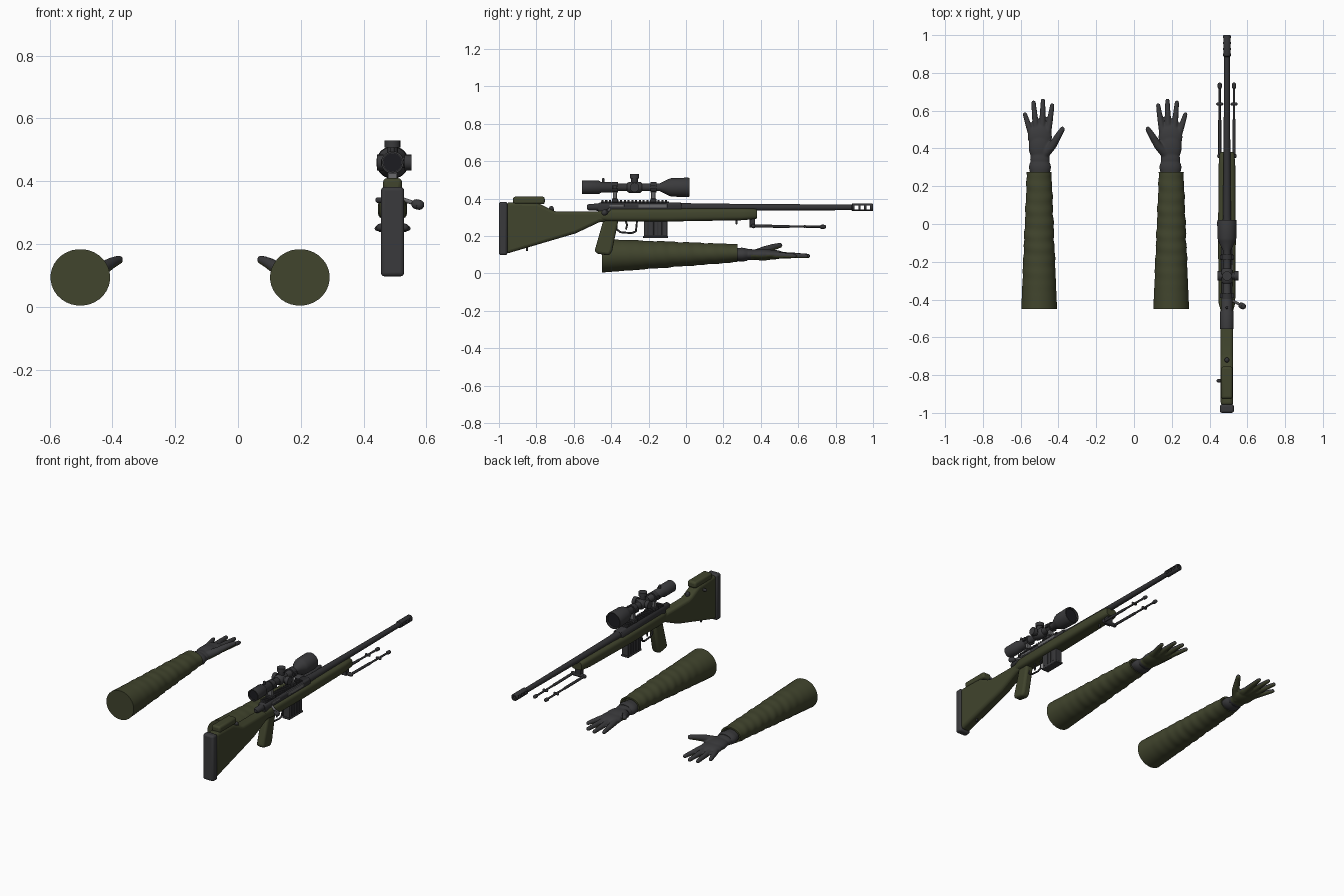
import bpy, bmesh, math
from mathutils import Vector, Matrix

if "Cube" in bpy.data.objects:
    bpy.data.objects.remove(bpy.data.objects["Cube"])

RX = 0.492      # rifle centre line
MIRROR = -0.305  # sum of the x positions of the two arms


def material(name, r, g, b):
    m = bpy.data.materials.new(name)
    m.use_nodes = True
    m.diffuse_color = (r, g, b, 1)
    bsdf = m.node_tree.nodes["Principled BSDF"]
    bsdf.inputs["Base Color"].default_value = (r, g, b, 1)
    bsdf.inputs["Roughness"].default_value = 0.7
    return m


OLIVE = material("olive", 0.052, 0.058, 0.026)
CHARCOAL = material("charcoal", 0.042, 0.042, 0.045)
GUNMETAL = material("gunmetal", 0.034, 0.034, 0.037)
STEEL = material("steel grey", 0.14, 0.14, 0.145)
GLASS = material("dark glass", 0.012, 0.012, 0.015)


def finish(name, bm, mat, bevel=0):
    bmesh.ops.recalc_face_normals(bm, faces=bm.faces)
    me = bpy.data.meshes.new(name)
    bm.to_mesh(me)
    bm.free()
    me.materials.append(mat)
    ob = bpy.data.objects.new(name, me)
    bpy.context.collection.objects.link(ob)
    if bevel:
        mod = ob.modifiers.new("bevel", "BEVEL")
        mod.width, mod.segments, mod.limit_method = bevel, 3, "ANGLE"
    return ob


def apply_modifiers(ob):
    bpy.context.view_layer.objects.active = ob
    for mod in list(ob.modifiers):
        bpy.ops.object.modifier_apply(modifier=mod.name)


def loft(name, rings, mat, x=RX, n=24, power=2, wobble=None):
    """Skin over (y, z, half width, half height) rings along y."""
    bm = bmesh.new()
    loops = []
    for y, z, rx, rz in rings:
        loop = []
        for i in range(n):
            a = math.tau * (i + 0.5) / n
            c, s = math.cos(a), math.sin(a)
            k = wobble(y, a) if wobble else 1
            px = math.copysign(abs(c) ** (2 / power), c) * rx * k
            pz = math.copysign(abs(s) ** (2 / power), s) * rz * k
            loop.append(bm.verts.new((x + px, y, z + pz)))
        loops.append(loop)
    for p, q in zip(loops, loops[1:]):
        for i in range(n):
            j = (i + 1) % n
            bm.faces.new((p[i], p[j], q[j], q[i]))
    bm.faces.new(loops[0])
    bm.faces.new(loops[-1])
    return finish(name, bm, mat)


def lathe(name, profile, z, mat, n=24):
    return loft(name, [(y, z, r, r) for y, r in profile], mat, n=n)


def slab(name, outline, width, mat, bevel=0.005, x=RX):
    """Side outline of (y, z) points, given thickness across x."""
    bm = bmesh.new()
    face = bm.faces.new([bm.verts.new((x - width / 2, y, z)) for y, z in outline])
    ext = bmesh.ops.extrude_face_region(bm, geom=[face])["geom"]
    bmesh.ops.translate(bm, vec=(width, 0, 0),
                        verts=[v for v in ext if isinstance(v, bmesh.types.BMVert)])
    return finish(name, bm, mat, bevel)


def box(name, y0, y1, z0, z1, width, mat, bevel=0.003, x=RX):
    return slab(name, [(y0, z0), (y1, z0), (y1, z1), (y0, z1)], width, mat, bevel, x)


def add_rod(bm, a, b, ra, rb, n=16, round_ends=True):
    a, b = Vector(a), Vector(b)
    d = b - a
    turn = d.to_track_quat("Z", "Y").to_matrix().to_4x4()
    bmesh.ops.create_cone(bm, cap_ends=True, segments=n, radius1=ra, radius2=rb,
                          depth=d.length, matrix=Matrix.Translation((a + b) / 2) @ turn)
    if round_ends:
        for p, r in ((a, ra), (b, rb)):
            bmesh.ops.create_uvsphere(bm, u_segments=n, v_segments=8, radius=r,
                                      matrix=Matrix.Translation(p))


def rods(name, pts, r, mat, round_ends=True):
    bm = bmesh.new()
    for a, b in zip(pts, pts[1:]):
        add_rod(bm, a, b, r, r, round_ends=round_ends)
    return finish(name, bm, mat)


# Stock, cheek rest, butt pad, grip and fore-end
slab("stock", [(-0.96, 0.105), (-0.59, 0.214), (-0.46, 0.275), (-0.38, 0.28), (-0.38, 0.33),
               (-0.69, 0.33), (-0.72, 0.34), (-0.79, 0.375), (-0.96, 0.38)], 0.066, OLIVE, 0.016)
box("butt_pad", -1.0, -0.955, 0.097, 0.382, 0.074, CHARCOAL, 0.012)
box("cheek_rest", -0.925, -0.755, 0.37, 0.41, 0.06, OLIVE, 0.012)
slab("grip", [(-0.44, 0.29), (-0.49, 0.115), (-0.47, 0.105), (-0.41, 0.095),
              (-0.395, 0.12), (-0.36, 0.29)], 0.052, OLIVE, 0.014)
loft("fore_end", [(-0.47, 0.31, 0.03, 0.025), (-0.42, 0.312, 0.044, 0.034), (-0.1, 0.312, 0.047, 0.035),
                  (0.3, 0.316, 0.045, 0.032), (0.37, 0.318, 0.04, 0.028), (0.38, 0.318, 0.035, 0.024)],
     OLIVE, power=3.5)
rods("stock_stud", [(RX, -0.85, 0.15), (RX, -0.85, 0.125)], 0.006, GUNMETAL)
rods("stock_side_knob", [(RX - 0.02, -0.83, 0.34), (RX - 0.046, -0.83, 0.34)], 0.009, GUNMETAL)
rods("stock_top_knob", [(RX, -0.72, 0.33), (RX, -0.72, 0.347)], 0.013, GUNMETAL)

# Receiver, bolt and barrel
loft("receiver", [(-0.47, 0.35, 0.024, 0.024), (-0.46, 0.35, 0.029, 0.029),
                  (-0.03, 0.35, 0.032, 0.03), (-0.025, 0.35, 0.028, 0.026)], GUNMETAL, power=3)
lathe("bolt_shroud", [(-0.53, 0.01), (-0.52, 0.017), (-0.48, 0.019), (-0.46, 0.022)], 0.354, GUNMETAL)
box("ejection_port", -0.255, -0.1, 0.352, 0.372, 0.008, STEEL, 0.001, RX + 0.028)
box("bolt_body", -0.41, -0.33, 0.357, 0.37, 0.008, STEEL, 0.001, RX + 0.026)
rods("bolt_handle", [(0.505, -0.405, 0.35), (0.53, -0.41, 0.34), (0.572, -0.433, 0.327)], 0.007, STEEL)
rods("bolt_knob", [(0.568, -0.431, 0.327), (0.577, -0.436, 0.325)], 0.016, CHARCOAL)
lathe("barrel", [(-0.03, 0.025), (0.05, 0.021), (0.4, 0.018), (0.9, 0.015)], 0.353, GUNMETAL)

# Muzzle brake with ports cut straight through
brake = lathe("muzzle_brake", [(0.885, 0.015), (0.89, 0.021), (0.995, 0.021), (1.0, 0.018),
                               (1.0, 0.01), (0.99, 0.01)], 0.353, GUNMETAL)
for k in range(3):
    y = 0.902 + k * 0.031
    cutter = box("port_cutter", y, y + 0.02, 0.342, 0.364, 0.1, GUNMETAL, 0)
    cutter.hide_render = True
    cut = brake.modifiers.new("port", "BOOLEAN")
    cut.object, cut.operation = cutter, "DIFFERENCE"
    apply_modifiers(brake)
    bpy.data.objects.remove(cutter)

# Rail with teeth
box("rail", -0.455, -0.09, 0.368, 0.384, 0.036, GUNMETAL, 0.002)
for k in range(18):
    box("rail_tooth", -0.452 + k * 0.02, -0.441 + k * 0.02, 0.38, 0.392, 0.04, GUNMETAL, 0.001)

# Magazine, trigger and guard
box("magazine", -0.225, -0.1, 0.195, 0.3, 0.046, CHARCOAL, 0.004)
box("magazine_floor", -0.23, -0.095, 0.188, 0.2, 0.052, CHARCOAL, 0.004)
for k in range(4):
    box("magazine_rib", -0.208 + k * 0.026, -0.198 + k * 0.026, 0.205, 0.275, 0.052, GUNMETAL, 0.001)
rods("trigger_guard", [(RX, -0.375, 0.28), (RX, -0.37, 0.235), (RX, -0.35, 0.22), (RX, -0.29, 0.215),
                       (RX, -0.268, 0.225), (RX, -0.262, 0.28)], 0.005, GUNMETAL)
rods("trigger", [(RX, -0.325, 0.285), (RX, -0.315, 0.26), (RX, -0.32, 0.238)], 0.005, GUNMETAL)

# Folded bipod
box("bipod_mount", 0.34, 0.37, 0.245, 0.295, 0.04, GUNMETAL)
rods("bipod_crossbar", [(0.452, 0.36, 0.253), (0.532, 0.36, 0.253)], 0.012, GUNMETAL)
rods("sling_stud", [(RX, 0.27, 0.29), (RX, 0.27, 0.268)], 0.006, GUNMETAL)
for x in (0.454, 0.53):
    rods("bipod_leg", [(x, 0.36, 0.253), (x, 0.73, 0.249)], 0.006, GUNMETAL)
    rods("bipod_sleeve", [(x, 0.37, 0.253), (x, 0.55, 0.251)], 0.008, GUNMETAL)
    rods("bipod_collar", [(x - 0.011, 0.635, 0.25), (x + 0.011, 0.635, 0.25)], 0.008, GUNMETAL)
    rods("bipod_foot", [(x, 0.725, 0.249), (x, 0.738, 0.249)], 0.011, GUNMETAL)

# Scope
SZ = 0.46
lathe("scope_body", [(-0.545, 0.03), (-0.555, 0.03), (-0.555, 0.036), (-0.465, 0.036), (-0.455, 0.029),
                     (-0.4, 0.029), (-0.39, 0.021), (-0.14, 0.021), (-0.09, 0.046), (-0.075, 0.05),
                     (0.01, 0.052), (0.02, 0.05), (0.02, 0.044), (0.005, 0.044)], SZ, CHARCOAL, 32)
lathe("rear_lens", [(-0.548, 0.029), (-0.544, 0.029)], SZ, GLASS)
lathe("front_lens", [(0.003, 0.043), (0.008, 0.043)], SZ, GLASS)
lathe("turret_housing", [(-0.315, 0.022), (-0.305, 0.03), (-0.245, 0.03), (-0.235, 0.022)], SZ, CHARCOAL)
for name, d, reach in (("top", (0, 0, 1), 0.07), ("left", (1, 0, 0), 0.06), ("right", (-1, 0, 0), 0.05)):
    base, d = Vector((RX, -0.275, SZ)), Vector(d)
    rods(name + "_turret_stem", [base, base + d * reach * 0.8], 0.018, GUNMETAL, False)
    rods(name + "_turret_cap", [base + d * (reach - 0.022), base + d * reach], 0.025, CHARCOAL, False)
rods("eyepiece_lever", [(RX, -0.443, SZ), (RX, -0.443, SZ + 0.043)], 0.007, GUNMETAL)
for y in (-0.38, -0.175):
    lathe("scope_ring", [(y - 0.016, 0.029), (y + 0.016, 0.029)], SZ, GUNMETAL)
    box("scope_mount", y - 0.011, y + 0.011, 0.388, 0.44, 0.03, STEEL)
    box("mount_clamp", y - 0.016, y + 0.016, 0.38, 0.4, 0.05, GUNMETAL)
    for side in (-1, 1):
        box("ring_lug", y - 0.012, y + 0.012, SZ - 0.01, SZ + 0.01, 0.012, GUNMETAL, 0.002, RX + side * 0.031)


# Arms: creased sleeve, dark cuff and a gloved hand with olive palm
def creases(y, a):
    t = min(1, max(0, (y + 0.4) / 0.3))
    return 1 + t * (0.022 * math.sin(y * 95 + 1.5 * math.sin(a)) + 0.016 * math.sin(y * 41 + 2 * math.cos(a)))


def arm(side, flip):
    def px(x):
        return MIRROR - x if flip else x

    rings = []
    steps = 60
    for i in range(steps + 1):
        t = i / steps
        rings.append((-0.45 + 0.725 * t, 0.094 + 0.014 * t, 0.095 - 0.03 * t, 0.09 - 0.042 * t))
    y, z, rx, rz = rings[-1]
    rings += [(y, z, rx * 0.85, rz * 0.8), (y - 0.03, z, rx * 0.8, rz * 0.75)]
    loft(side + "_sleeve", rings, OLIVE, px(-0.502), 32, 2, creases)
    loft(side + "_cuff", [(0.24, 0.102, 0.045, 0.03), (0.285, 0.1, 0.056, 0.036), (0.3, 0.1, 0.059, 0.038),
                          (0.315, 0.1, 0.056, 0.035), (0.33, 0.1, 0.05, 0.032)], CHARCOAL, px(-0.498))

    bm = bmesh.new()
    for y, x, size in ((0.34, -0.498, (0.052, 0.06, 0.03)), (0.41, -0.498, (0.06, 0.085, 0.031)),
                       (0.46, -0.498, (0.064, 0.07, 0.026))):
        bmesh.ops.create_uvsphere(bm, u_segments=24, v_segments=16, radius=1, matrix=Matrix.Translation(
            (px(x), y, 0.1)) @ Matrix.Diagonal((*size, 1)))
    # Each finger: base, knuckle and tip
    fingers = (((-0.53, 0.44), (-0.558, 0.52), (-0.577, 0.58)),
               ((-0.513, 0.45), (-0.524, 0.56), (-0.532, 0.643)),
               ((-0.487, 0.45), (-0.484, 0.57), (-0.482, 0.653)),
               ((-0.462, 0.45), (-0.445, 0.55), (-0.433, 0.628)))
    for finger in fingers:
        a, b, c = [Vector((px(x), y, z)) for (x, y), z in zip(finger, (0.099, 0.096, 0.093))]
        add_rod(bm, a, b, 0.02, 0.016)
        add_rod(bm, b, c, 0.016, 0.012)
    thumb = [Vector((px(x), y, z)) for x, y, z in
             ((-0.475, 0.37, 0.1), (-0.432, 0.415, 0.122), (-0.402, 0.465, 0.14), (-0.379, 0.502, 0.15))]
    for i, r in enumerate((0.027, 0.022, 0.018)):
        add_rod(bm, thumb[i], thumb[i + 1], r, (0.022, 0.018, 0.014)[i])
    hand = finish(side + "_hand", bm, CHARCOAL)
    remesh = hand.modifiers.new("remesh", "REMESH")
    remesh.mode, remesh.voxel_size = "VOXEL", 0.005
    smooth = hand.modifiers.new("smooth", "SMOOTH")
    smooth.iterations = 4
    apply_modifiers(hand)
    hand.data.materials.clear()
    hand.data.materials.append(CHARCOAL)
    hand.data.materials.append(OLIVE)
    for f in hand.data.polygons:
        f.material_index = int(f.normal.z < -0.25 and f.center.y > 0.345)


arm("right", False)
arm("left", True)

# Smooth shading with sharp edges kept
bpy.ops.object.select_all(action="DESELECT")
for ob in bpy.context.scene.objects:
    if ob.type == "MESH":
        ob.select_set(True)
        bpy.context.view_layer.objects.active = ob
bpy.ops.object.shade_smooth_by_angle(angle=math.radians(40))
